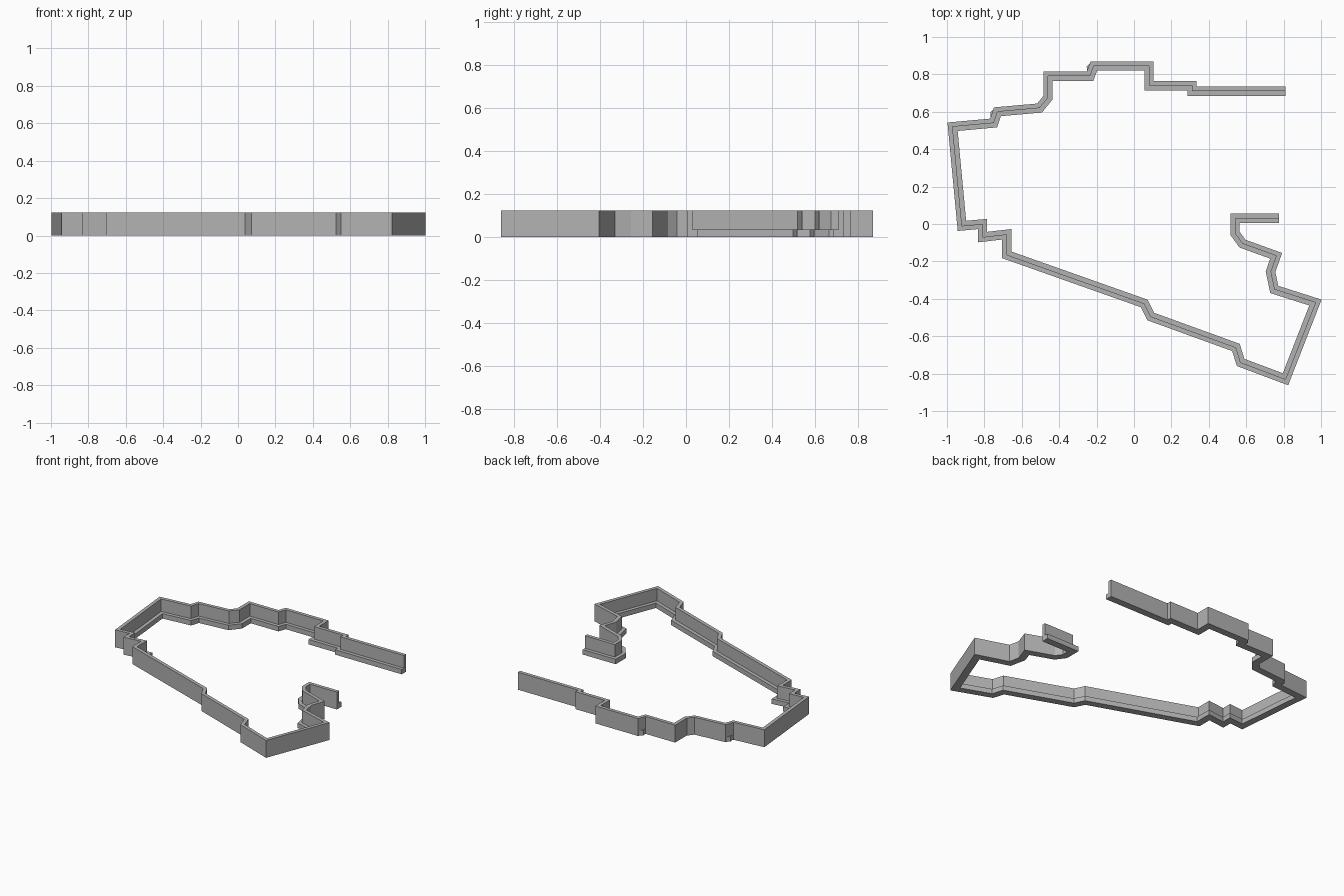
import bpy
import bmesh
from mathutils import Vector

cube = bpy.data.objects.get("Cube")
if cube:
    bpy.data.objects.remove(cube, do_unlink=True)

HALF_WIDTH = 0.025
WALL_TOP = 0.124
LEDGE_TOP = 0.035

# Centre line of the wall, running anticlockwise with the inside on its left
PATH = [Vector(p) for p in (
    (.81, .71), (.31, .71), (.31, .74), (.08, .74), (.08, .845),
    (-.215, .845), (-.235, .79), (-.46, .79), (-.46, .675), (-.505, .62),
    (-.73, .6), (-.75, .54), (-.97, .52), (-.92, -.01), (-.81, 0),
    (-.81, -.07), (-.68, -.055), (-.68, -.165), (.055, -.425), (.09, -.495),
    (.545, -.66), (.57, -.74), (.81, -.83), (.97, -.42), (.75, -.35),
    (.73, -.255), (.76, -.17), (.58, -.105), (.54, -.05), (.54, .03),
    (.775, .03))]

# Stepped cross-section: sideways offset (positive is inside) and height
PROFILE = [
    (-HALF_WIDTH, 0), (HALF_WIDTH, 0), (HALF_WIDTH, LEDGE_TOP),
    (0, LEDGE_TOP), (0, WALL_TOP), (-HALF_WIDTH, WALL_TOP)]

grey = bpy.data.materials.new("stone grey")
grey.use_nodes = True
colour = (0.45, 0.45, 0.45, 1)
grey.diffuse_color = colour
grey.node_tree.nodes["Principled BSDF"].inputs["Base Color"].default_value = colour


def finish(name, bm):
    bmesh.ops.recalc_face_normals(bm, faces=bm.faces)
    mesh = bpy.data.meshes.new(name)
    bm.to_mesh(mesh)
    bm.free()
    mesh.materials.append(grey)
    obj = bpy.data.objects.new(name, mesh)
    bpy.context.collection.objects.link(obj)
    return obj


def left_of(a, b):
    d = (b - a).normalized()
    return Vector((-d.y, d.x))


def mitre(path, i):
    """Sideways direction at a corner, scaled to keep the wall width even."""
    sides = []
    if i > 0:
        sides.append(left_of(path[i - 1], path[i]))
    if i < len(path) - 1:
        sides.append(left_of(path[i], path[i + 1]))
    m = sum(sides, Vector((0, 0))).normalized()
    return m / max(m.dot(sides[0]), 0.4)


def sweep(name, path, profile):
    bm = bmesh.new()
    rings = []
    for i, p in enumerate(path):
        m = mitre(path, i)
        rings.append([bm.verts.new((*(p + m * off), z)) for off, z in profile])
    n = len(profile)
    for a, b in zip(rings, rings[1:]):
        for k in range(n):
            bm.faces.new((a[k], a[(k + 1) % n], b[(k + 1) % n], b[k]))
    bm.faces.new(rings[0])
    bm.faces.new(rings[-1])
    return finish(name, bm)


def prism(name, outline, height):
    bm = bmesh.new()
    base = bm.faces.new([bm.verts.new((x, y, 0)) for x, y in outline])
    top = bmesh.ops.extrude_face_region(bm, geom=[base], use_keep_orig=True)
    for v in top["geom"]:
        if isinstance(v, bmesh.types.BMVert):
            v.co.z = height
    return finish(name, bm)


# Stepped perimeter wall
sweep("perimeter_wall", PATH, PROFILE)

# Low feet that poke out beside the two small jogs at the back
for name, x, y in (("back_foot", -.215, .845), ("left_foot", -.73, .6)):
    prism(name, ((x, y + .024), (x - .012, y + .024), (x - .038, y - .003),
                 (x - .036, y - .03), (x, y - .03)), LEDGE_TOP)
